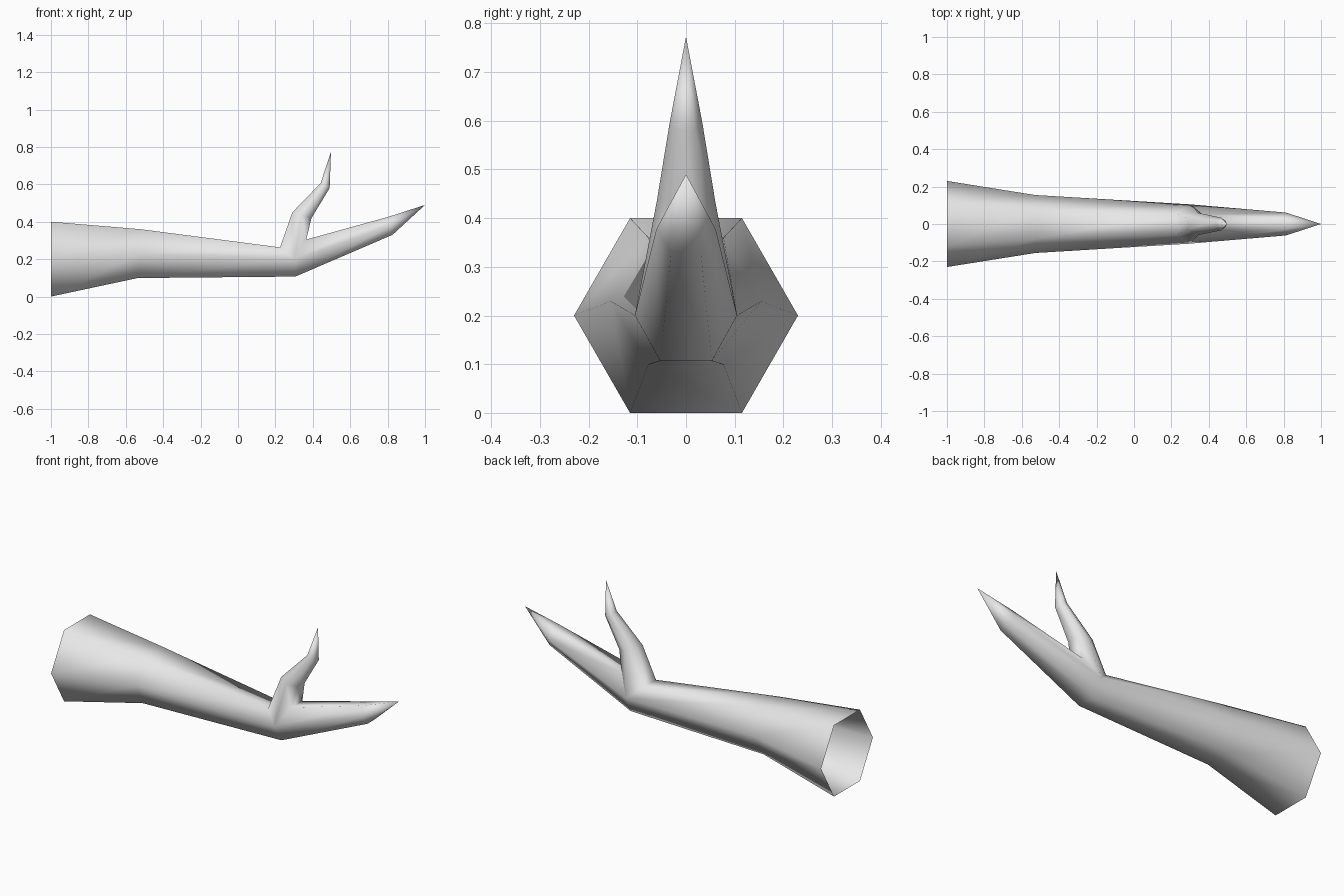
import bpy
import bmesh

cube = bpy.data.objects.get("Cube")
if cube:
    bpy.data.objects.remove(cube)

bark = bpy.data.materials.new("pale grey")
bark.use_nodes = True
colour = (0.8, 0.8, 0.8, 1)
bark.diffuse_color = colour
bark.node_tree.nodes["Principled BSDF"].inputs["Base Color"].default_value = colour

bm = bmesh.new()


def pair(x, z, half):
    """Two mirrored vertices, right side first."""
    return [bm.verts.new((x, s * half, z)) for s in (-1, 1)]


def hexagon(upper, lower, half, middle=None):
    """Six-sided ring from its upper and lower (x, z) points and half width."""
    mx, mz = middle or [(a + b) / 2 for a, b in zip(upper, lower)]
    return loop(pair(*upper, half / 2), pair(mx, mz, half), pair(*lower, half / 2))


def loop(top, side, bottom):
    return [top[0], top[1], side[1], bottom[1], bottom[0], side[0]]


def bridge(a, b):
    for i in range(6):
        j = (i + 1) % 6
        bm.faces.new((a[i], a[j], b[j], b[i]))


def point(ring, tip):
    apex = bm.verts.new(tip)
    for i in range(6):
        bm.faces.new((ring[i], ring[(i + 1) % 6], apex))


# Fork: the three limbs share these vertex pairs
back = pair(0.225, 0.263, 0.055)
notch = pair(0.365, 0.305, 0.05)
side = pair(0.30, 0.20, 0.105)
under = pair(0.307, 0.107, 0.053)

# Thick limb, open at its cut end
cut_end = hexagon((-1, 0.40), (-1, 0), 0.23)
swell = hexagon((-0.52, 0.36), (-0.537, 0.099), 0.155)
bridge(cut_end, swell)
bridge(swell, loop(back, side, under))

# Main limb rising to a point
main_ring = hexagon((0.80, 0.425), (0.826, 0.33), 0.061)
bridge(loop(notch, side, under), main_ring)
point(main_ring, (1, 0, 0.49))

# Crooked side twig
twig_low = hexagon((0.29, 0.45), (0.393, 0.42), 0.06)
twig_high = hexagon((0.442, 0.607), (0.49, 0.58), 0.034)
bridge(loop(back, side, notch), twig_low)
bridge(twig_low, twig_high)
point(twig_high, (0.497, 0, 0.773))

bmesh.ops.recalc_face_normals(bm, faces=bm.faces[:])
for face in bm.faces:
    face.smooth = True

mesh = bpy.data.meshes.new("forked_branch")
bm.to_mesh(mesh)
bm.free()
mesh.materials.append(bark)
branch = bpy.data.objects.new("forked_branch", mesh)
bpy.context.collection.objects.link(branch)
